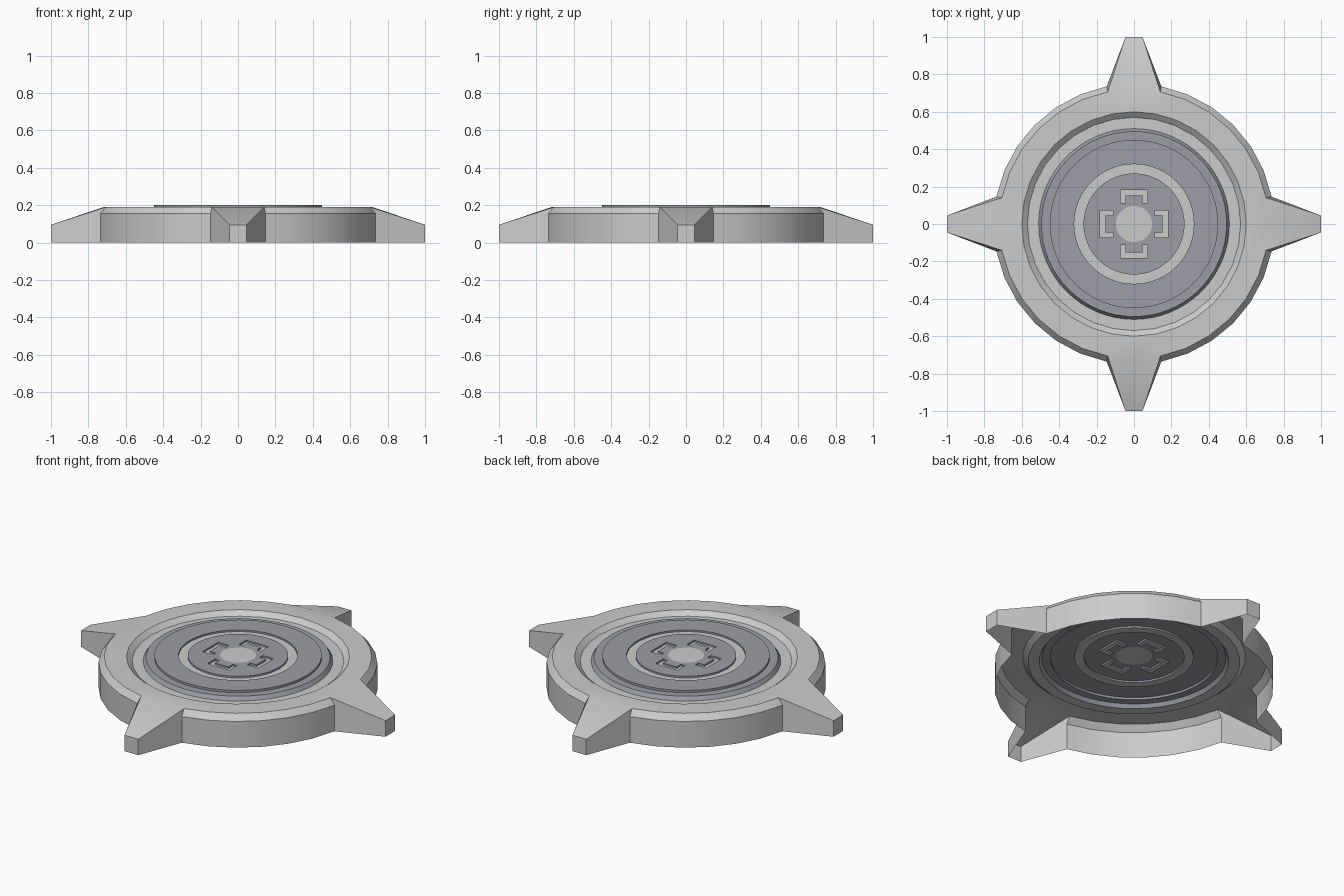
import bpy, bmesh, math
from mathutils import Matrix, Vector

if "Cube" in bpy.data.objects:
    bpy.data.objects.remove(bpy.data.objects["Cube"])


def material(name, rgb):
    m = bpy.data.materials.new(name)
    m.diffuse_color = (*rgb, 1)
    m.use_nodes = True
    m.node_tree.nodes["Principled BSDF"].inputs["Base Color"].default_value = m.diffuse_color
    return m


LIGHT = material("light grey", (0.60, 0.60, 0.60))
SLATE = material("slate grey", (0.335, 0.34, 0.385))
TOP, INSET = 0.20, 0.19


def ring(bm, r, z, n):
    return [bm.verts.new((r * math.cos(2 * math.pi * i / n),
                          r * math.sin(2 * math.pi * i / n), z)) for i in range(n)]


def bridge(bm, a, b, mat=0, skip=()):
    """Quads between two loops; the outer or lower loop comes first."""
    n = len(a)
    for i in range(n):
        if i % 8 in skip:
            continue
        j = (i + 1) % n
        bm.faces.new((a[i], a[j], b[j], b[i])).material_index = mat


def finish(bm, name, mats):
    loose = [v for v in bm.verts if not v.link_faces]
    bmesh.ops.delete(bm, geom=loose, context='VERTS')
    me = bpy.data.meshes.new(name)
    bm.to_mesh(me)
    bm.free()
    ob = bpy.data.objects.new(name, me)
    bpy.context.collection.objects.link(ob)
    for m in mats:
        me.materials.append(m)
    bpy.ops.object.select_all(action='DESELECT')
    ob.select_set(True)
    bpy.context.view_layer.objects.active = ob
    bpy.ops.object.shade_smooth_by_angle(angle=math.radians(30))


# Rim: open-bottomed 32-sided shell, chamfered, stepping down to a groove
bm = bmesh.new()
profile = [(0.75, 0), (0.75, 0.155), (0.72, 0.19), (0.60, 0.19),
           (0.57, 0.165), (0.51, 0.165)]
loops = [ring(bm, r, z, 32) for r, z in profile]
for k in range(len(loops) - 1):
    bridge(bm, loops[k], loops[k + 1], skip=(7, 0) if k < 2 else ())

# Four tapering spikes replace two wall segments each
low, mid, top = loops[:3]
for q in range(4):
    rot = Matrix.Rotation(q * math.pi / 2, 4, 'Z')
    b0, b1, b2 = (8 * q - 1) % 32, 8 * q, 8 * q + 1
    tip = [bm.verts.new(rot @ Vector((1, y, z)))
           for y, z in ((-0.045, 0), (0.045, 0), (0.045, 0.095), (-0.045, 0.095))]
    bm.faces.new(tip)
    bm.faces.new((top[b0], tip[3], tip[2], top[b2], top[b1]))
    bm.faces.new((low[b2], mid[b2], top[b2], tip[2], tip[1]))
    bm.faces.new((tip[0], tip[3], top[b0], mid[b0], low[b0]))
finish(bm, "spiked_rim", [LIGHT])

# Central disc: bevelled shoulder, raised plate, sunken light ring
bm = bmesh.new()
profile = [(0.51, 0.165), (0.495, 0.187), (0.45, 0.187), (0.45, TOP),
           (0.32, TOP), (0.32, INSET), (0.27, INSET), (0.27, TOP)]
loops = [ring(bm, r, z, 64) for r, z in profile]
for k in range(len(loops) - 1):
    bridge(bm, loops[k], loops[k + 1], mat=1 if k == 5 else 0)

# Outlines of the holes in the middle: hub and four U brackets
hub = ring(bm, 0.097, TOP, 32)
bracket = [(-0.073, 0.112), (-0.045, 0.112), (-0.045, 0.153), (0.045, 0.153),
           (0.045, 0.112), (0.073, 0.112), (0.073, 0.182), (-0.073, 0.182)]
holes = [hub]
for q in range(4):
    rot = Matrix.Rotation(q * math.pi / 2, 4, 'Z')
    holes.append([bm.verts.new(rot @ Vector((x, y, TOP))) for x, y in bracket])

# Slate plate around the holes
edges = []
for loop in [loops[-1]] + holes:
    for i in range(len(loop)):
        pair = (loop[i], loop[(i + 1) % len(loop)])
        edges.append(bm.edges.get(pair) or bm.edges.new(pair))
filled = bmesh.ops.triangle_fill(bm, edges=edges, use_beauty=True,
                                 normal=(0, 0, 1))["geom"]
for f in filled:
    if isinstance(f, bmesh.types.BMFace):
        f.normal_update()
        if f.normal.z < 0:
            f.normal_flip()

# Light hub flush with the plate, light brackets sunken with slate walls
bm.faces.new(hub).material_index = 1
for loop in holes[1:]:
    floor = [bm.verts.new((v.co.x, v.co.y, INSET)) for v in loop]
    bridge(bm, loop, floor)
    bm.faces.new(floor).material_index = 1
finish(bm, "centre_disc", [SLATE, LIGHT])
